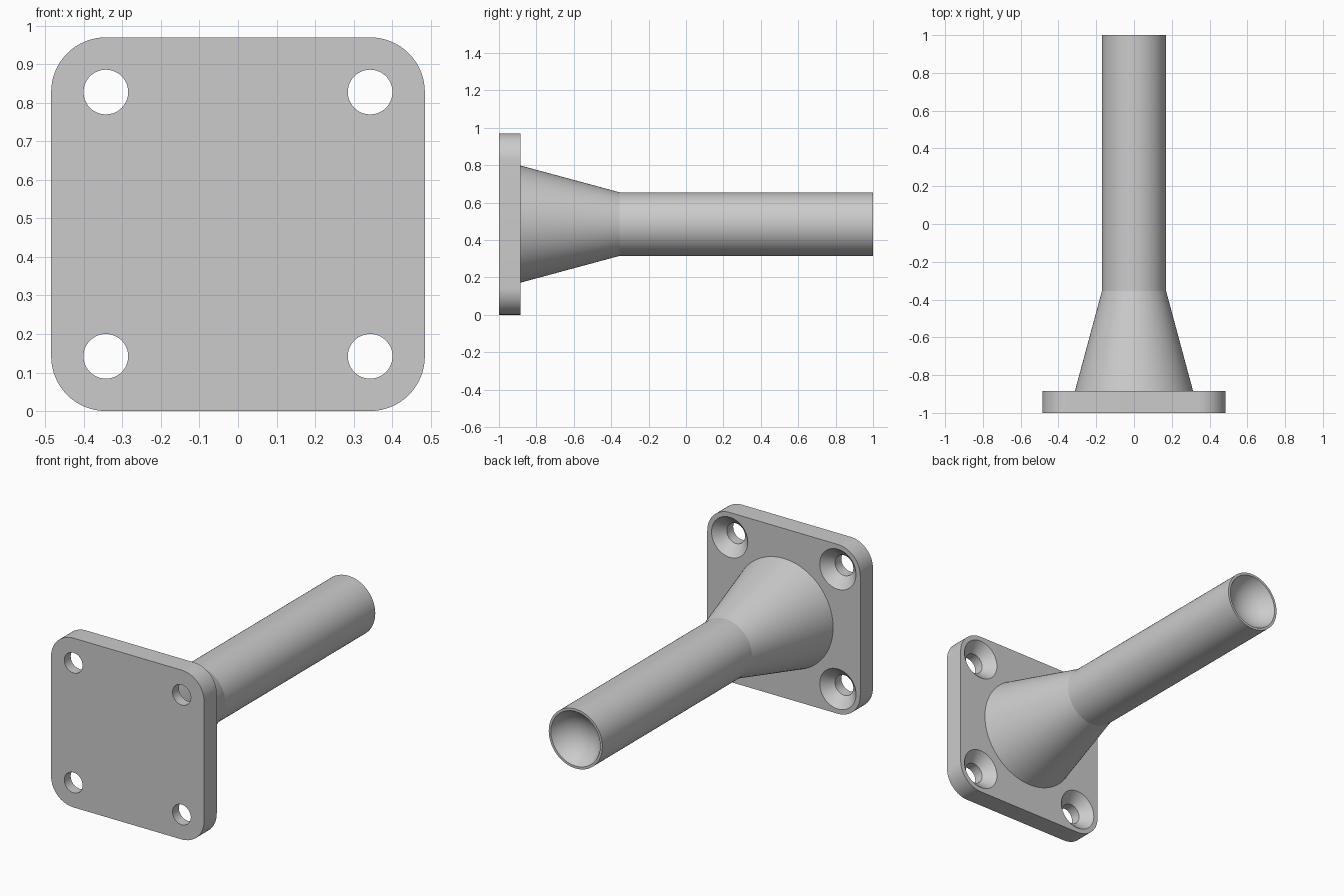
import bpy, bmesh, math
from mathutils import Matrix

cube = bpy.data.objects.get("Cube")
if cube:
    bpy.data.objects.remove(cube, do_unlink=True)

HALF, FRONT, BACK = 0.485, -1.0, -0.885   # plate half width and faces
HOLE = 0.343                              # bolt hole offset, also corner centre

grey = bpy.data.materials.new("plain grey")
grey.use_nodes = True
grey.diffuse_color = (0.6, 0.6, 0.6, 1)
grey.node_tree.nodes["Principled BSDF"].inputs["Base Color"].default_value = (0.6, 0.6, 0.6, 1)


def make_object(name, bm):
    bmesh.ops.recalc_face_normals(bm, faces=bm.faces)
    mesh = bpy.data.meshes.new(name)
    bm.to_mesh(mesh)
    bm.free()
    mesh.materials.append(grey)
    obj = bpy.data.objects.new(name, mesh)
    bpy.context.collection.objects.link(obj)
    return obj


def lathe(name, profile, x=0.0, z=HALF, sides=96):
    """Spin (radius, y) points round an axis parallel to y."""
    bm = bmesh.new()
    verts = [bm.verts.new((x + r, y, z)) for r, y in profile]
    edges = [bm.edges.new(pair) for pair in zip(verts, verts[1:])]
    bmesh.ops.spin(bm, geom=verts + edges, cent=(x, 0, z), axis=(0, 1, 0),
                   angle=math.tau, steps=sides)
    bmesh.ops.remove_doubles(bm, verts=bm.verts, dist=1e-5)
    return make_object(name, bm)


def smooth(obj):
    bpy.ops.object.select_all(action='DESELECT')
    obj.select_set(True)
    bpy.context.view_layer.objects.active = obj
    bpy.ops.object.shade_smooth_by_angle(angle=math.radians(12))


# Mounting plate: rounded square pushed back along y
bm = bmesh.new()
outline = []
radius = HALF - HOLE
steps = 16
for corner, (sx, sz) in enumerate([(1, 1), (-1, 1), (-1, -1), (1, -1)]):
    for i in range(steps + 1):
        a = math.pi / 2 * (corner + i / steps)
        outline.append(bm.verts.new((sx * HOLE + radius * math.cos(a), FRONT,
                                     HALF + sz * HOLE + radius * math.sin(a))))
face = bm.faces.new(outline)
back = bmesh.ops.extrude_face_region(bm, geom=[face])["geom"]
bmesh.ops.translate(bm, vec=(0, BACK - FRONT, 0),
                    verts=[v for v in back if isinstance(v, bmesh.types.BMVert)])
plate = make_object("mounting_plate", bm)

# Countersunk bolt holes, wide at the back
bolt_r, sink_r, sink_depth, over = 0.058, 0.115, 0.057, 0.02
for sx in (-1, 1):
    for sz in (-1, 1):
        cutter = lathe("bolt_hole_cutter",
                       [(0, FRONT - over), (bolt_r, FRONT - over),
                        (bolt_r, BACK - sink_depth), (sink_r, BACK),
                        (sink_r, BACK + over), (0, BACK + over)],
                       sx * HOLE, HALF + sz * HOLE, 48)
        cutter.hide_render = True
        cutter.hide_set(True)
        cut = plate.modifiers.new("bolt_hole", 'BOOLEAN')
        cut.operation = 'DIFFERENCE'
        cut.solver = 'EXACT'
        cut.object = cutter

# Bake the holes so that the cutters can go
graph = bpy.context.evaluated_depsgraph_get()
baked = bpy.data.meshes.new_from_object(plate.evaluated_get(graph))
plate.modifiers.clear()
plate.data = baked
for obj in [o for o in bpy.data.objects if o.name.startswith("bolt_hole_cutter")]:
    bpy.data.objects.remove(obj, do_unlink=True)
smooth(plate)

# Flared post with a shallow round cup in its free end
post_r, cup_r, cup_depth = 0.17, 0.156, 0.1
ball = (cup_r ** 2 + cup_depth ** 2) / (2 * cup_depth)
sweep = math.asin(cup_r / ball)
profile = [(0, BACK - 0.01), (0.313, BACK - 0.01), (0.313, BACK), (post_r, -0.355), (post_r, 1.0)]
for i in range(13):
    a = sweep * (1 - i / 12)
    profile.append((ball * math.sin(a), 1 - cup_depth + ball * (1 - math.cos(a))))
post = lathe("flared_post", profile)
smooth(post)
